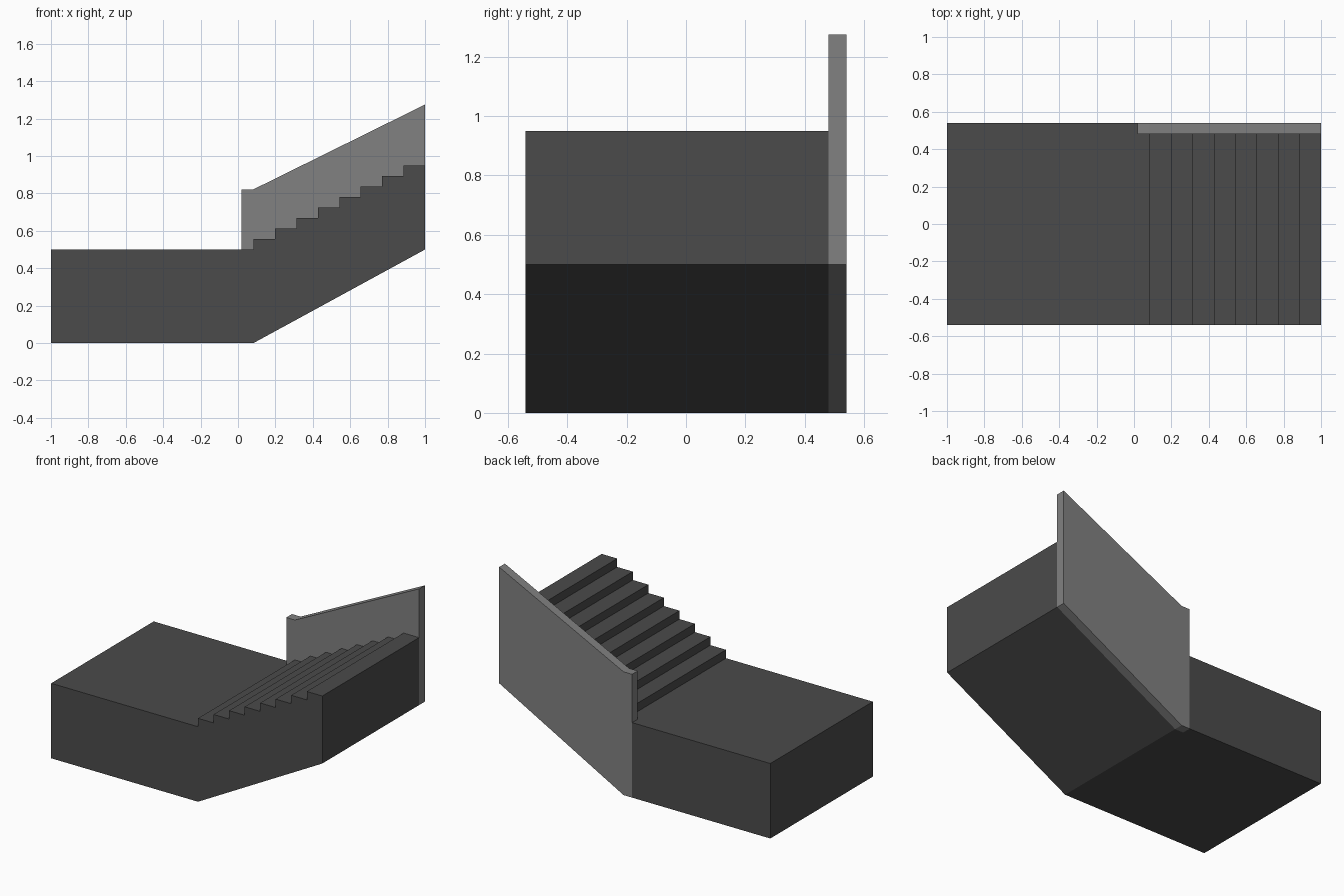
import bpy
import bmesh

if "Cube" in bpy.data.objects:
    bpy.data.objects.remove(bpy.data.objects["Cube"])

STEPS = 8
X_LAND, X_FOOT, X_END = 0.02, 0.083, 1.0   # wall start, first riser, flight end
Z_LAND, Z_TOP = 0.5, 0.95
Y_FRONT, Y_WALL, Y_BACK = -0.54, 0.48, 0.54


def material(name, value):
    mat = bpy.data.materials.new(name)
    mat.diffuse_color = (value, value, value, 1)
    mat.use_nodes = True
    mat.node_tree.nodes["Principled BSDF"].inputs["Base Color"].default_value = mat.diffuse_color
    return mat


def extrude_profile(name, profile, y0, y1, mat=None):
    """Extrude an x-z outline from y0 to y1."""
    bm = bmesh.new()
    face = bm.faces.new([bm.verts.new((x, y0, z)) for x, z in profile])
    out = bmesh.ops.extrude_face_region(bm, geom=[face])
    verts = [g for g in out["geom"] if isinstance(g, bmesh.types.BMVert)]
    bmesh.ops.translate(bm, verts=verts, vec=(0, y1 - y0, 0))
    bmesh.ops.recalc_face_normals(bm, faces=bm.faces)
    mesh = bpy.data.meshes.new(name)
    bm.to_mesh(mesh)
    bm.free()
    obj = bpy.data.objects.new(name, mesh)
    bpy.context.collection.objects.link(obj)
    if mat:
        mesh.materials.append(mat)
    return obj


dark = material("dark_grey", 0.07)
light = material("mid_grey", 0.22)

# Landing and stair flight share one side profile
run = (X_END - X_FOOT) / STEPS
rise = (Z_TOP - Z_LAND) / STEPS
profile = [(X_END, Z_LAND), (X_FOOT, 0), (-1, 0), (-1, Z_LAND), (X_FOOT, Z_LAND)]
for i in range(STEPS):
    z = Z_LAND + (i + 1) * rise
    profile += [(X_FOOT + i * run, z), (X_FOOT + (i + 1) * run, z)]
stairs = extrude_profile("stairs_and_landing", profile, Y_FRONT, Y_BACK, dark)

# Cut a slot along the back of the flight for the wall
slot = extrude_profile("wall_slot_cutter",
                       [(X_LAND, -0.5), (1.5, -0.5), (1.5, 1.5), (X_LAND, 1.5)],
                       Y_WALL, Y_BACK + 0.5)
slot.hide_render = True
slot.hide_viewport = True
cut = stairs.modifiers.new("wall_slot", 'BOOLEAN')
cut.operation = 'DIFFERENCE'
cut.solver = 'EXACT'
cut.object = slot

# Sloping side wall
extrude_profile("side_wall",
                [(X_LAND, 0), (X_FOOT, 0), (X_END, Z_LAND), (X_END, 1.275),
                 (X_FOOT, 0.822), (X_LAND, 0.822)],
                Y_WALL, Y_BACK, light)
